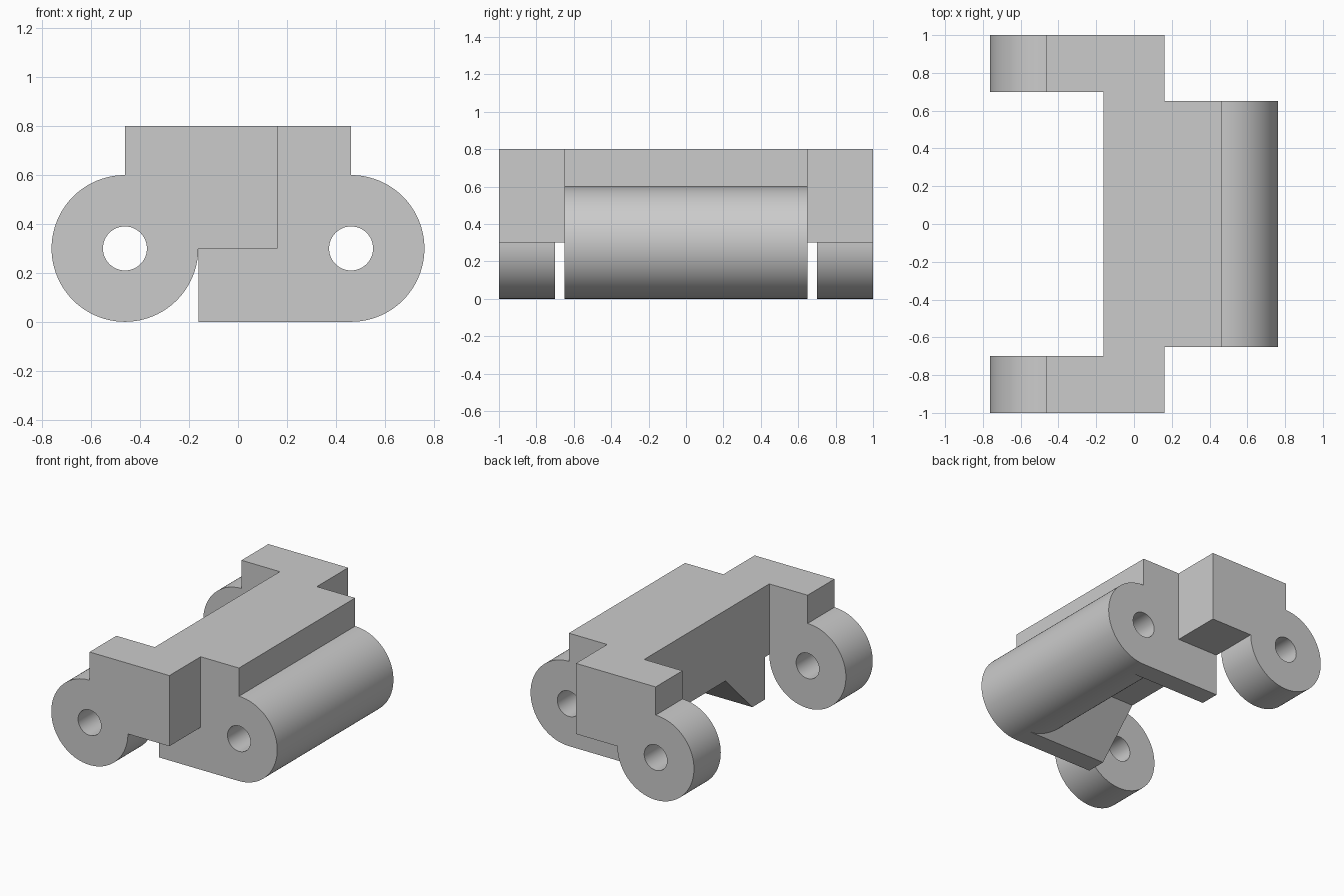
import bpy, bmesh
from math import sin, cos, radians
from mathutils import Vector

cube = bpy.data.objects.get("Cube")
if cube:
    bpy.data.objects.remove(cube, do_unlink=True)

PIN_X, PIN_Z, R, HOLE = 0.4625, 0.3, 0.3, 0.09
BODY_X, TOP = PIN_X - R, 0.8

grey = bpy.data.materials.new("plain_grey")
grey.use_nodes = True
grey.diffuse_color = (0.6, 0.6, 0.6, 1)
grey.node_tree.nodes["Principled BSDF"].inputs["Base Color"].default_value = (0.6, 0.6, 0.6, 1)


def arc(cx, r, start, end, steps):
    angles = [radians(start + (end - start) * i / steps) for i in range(steps + 1)]
    return [(cx + r * cos(a), PIN_Z + r * sin(a)) for a in angles]


def prism(name, loops, y0, y1):
    """Extrude an x-z outline, with optional holes, along y."""
    bm = bmesh.new()
    edges = []
    for loop in loops:
        vs = [bm.verts.new((x, y0, z)) for x, z in loop]
        edges += [bm.edges.new((a, b)) for a, b in zip(vs, vs[1:] + vs[:1])]
    bmesh.ops.triangle_fill(bm, edges=edges, use_beauty=True)
    ext = bmesh.ops.extrude_face_region(bm, geom=bm.faces[:], use_keep_orig=True)
    moved = [g for g in ext["geom"] if isinstance(g, bmesh.types.BMVert)]
    bmesh.ops.translate(bm, verts=moved, vec=Vector((0, y1 - y0, 0)))
    bmesh.ops.recalc_face_normals(bm, faces=bm.faces[:])
    mesh = bpy.data.meshes.new(name)
    bm.to_mesh(mesh)
    bm.free()
    mesh.materials.append(grey)
    obj = bpy.data.objects.new(name, mesh)
    bpy.context.collection.objects.link(obj)
    return obj


# Central bridge
link = prism("hinge_link", [[(-BODY_X, PIN_Z), (BODY_X, PIN_Z), (BODY_X, TOP), (-BODY_X, TOP)]], -0.7, 0.7)

# Wide barrel with its pin hole
hole = arc(PIN_X, HOLE, 0, 360, 48)[:-1]
barrel_outline = arc(PIN_X, R, 180, 450, 72) + [(PIN_X, TOP), (BODY_X, TOP)]
parts = [prism("barrel", [barrel_outline, hole], -0.65, 0.65)]

# Outer lugs, with an arm reaching across the bridge
lug_outline = [(-x, z) for x, z in arc(PIN_X, R, 180, 450, 72)] + [(-PIN_X, TOP), (BODY_X, TOP), (BODY_X, PIN_Z)]
lug_hole = [(-x, z) for x, z in hole]

# Gussets below the bridge, sloping inward at 45 degrees
gusset_outline = [(-BODY_X, PIN_Z), (-BODY_X, 0)] + arc(PIN_X, R, 270, 180, 24)

for side, label in ((-1, "front"), (1, "back")):
    parts.append(prism(label + "_lug", [lug_outline, lug_hole], side * 0.7, side))
    gusset = prism(label + "_gusset", [gusset_outline], side * 0.51, side * 0.65)
    for v in gusset.data.vertices:
        if abs(v.co.y) < 0.6:
            v.co.y -= side * v.co.z
    parts.append(gusset)

# Weld the parts into one clean solid
bpy.context.view_layer.objects.active = link
for part in parts:
    mod = link.modifiers.new("weld", "BOOLEAN")
    mod.operation = "UNION"
    mod.solver = "EXACT"
    mod.object = part
    bpy.ops.object.modifier_apply(modifier=mod.name)
    bpy.data.objects.remove(part, do_unlink=True)

bm = bmesh.new()
bm.from_mesh(link.data)
bmesh.ops.remove_doubles(bm, verts=bm.verts[:], dist=0.0002)
bmesh.ops.dissolve_limit(bm, angle_limit=radians(1), verts=bm.verts[:], edges=bm.edges[:])
bmesh.ops.triangulate(bm, faces=[f for f in bm.faces if len(f.verts) > 4])
bm.to_mesh(link.data)
bm.free()

bpy.ops.object.select_all(action="DESELECT")
link.select_set(True)
bpy.ops.object.shade_smooth_by_angle(angle=radians(30))
